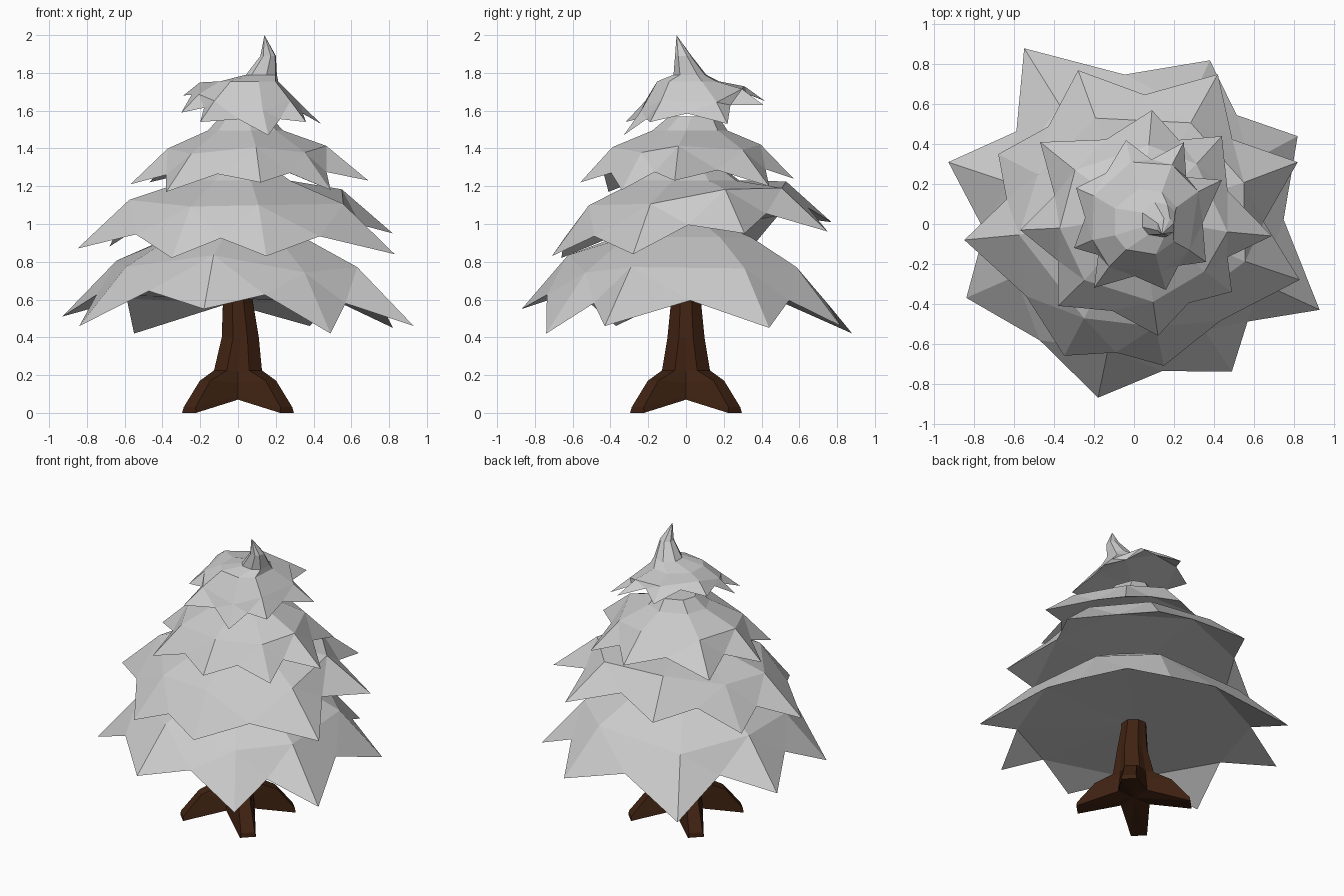
import bpy, bmesh
from math import atan2, cos, sin, radians, pi
from mathutils import Vector

if "Cube" in bpy.data.objects:
    bpy.data.objects.remove(bpy.data.objects["Cube"])


def finish(bm, name, mat=None):
    bmesh.ops.recalc_face_normals(bm, faces=bm.faces[:])
    me = bpy.data.meshes.new(name)
    bm.to_mesh(me)
    bm.free()
    ob = bpy.data.objects.new(name, me)
    bpy.context.collection.objects.link(ob)
    if mat:
        me.materials.append(mat)
    return ob


def bridge(bm, a, b):
    n = len(a)
    for i in range(n):
        j = (i + 1) % n
        bm.faces.new((a[i], a[j], b[j], b[i]))


def tier(name, centre, tips, valley_r, valley_up, shoulder, shoulder_up, rings, apex=None):
    """Drooping star skirt: tips and valleys, shoulder ring, upper rings, cap."""
    bm = bmesh.new()
    n = len(tips)
    c = Vector((*centre, 0))
    tips = [Vector(t) for t in tips]
    ang = [atan2(t.y - c.y, t.x - c.x) for t in tips]
    rad = [(t - c).xy.length for t in tips]
    mean_r = sum(rad) / n
    mean_z = sum(t.z for t in tips) / n
    tv = [bm.verts.new(t) for t in tips]
    vv, sv = [], []
    for i, t in enumerate(tips):
        u = tips[(i + 1) % n]
        mid = ang[i] + ((ang[(i + 1) % n] - ang[i]) % (2 * pi)) / 2
        vv.append(bm.verts.new((c.x + valley_r * cos(mid), c.y + valley_r * sin(mid),
                                (t.z + u.z) / 2 + valley_up)))
        # shoulders are a little more even than the tips
        r = shoulder * (.6 * rad[i] + .4 * mean_r)
        sv.append(bm.verts.new((c.x + r * cos(ang[i]), c.y + r * sin(ang[i]),
                                .7 * t.z + .3 * mean_z + shoulder_up)))
    # skirt and underside
    hub = bm.verts.new((c.x, c.y, sum(v.co.z for v in vv) / n))
    for i in range(n):
        j = (i + 1) % n
        bm.faces.new((sv[i], tv[i], vv[i]))
        bm.faces.new((sv[i], vv[i], sv[j]))
        bm.faces.new((sv[j], vv[i], tv[j]))
        bm.faces.new((tv[j], vv[i], vv[j]))
        bm.faces.new((vv[j], vv[i], hub))
    # upper rings
    last = sv
    for x, y, z, r in rings:
        ring = [bm.verts.new((x + r * cos(a), y + r * sin(a), z)) for a in ang]
        bridge(bm, last, ring)
        last = ring
    if apex:
        top = bm.verts.new(apex)
        for i in range(n):
            bm.faces.new((last[i], last[(i + 1) % n], top))
    else:
        bm.faces.new(last)
    return finish(bm, name)


# foliage, bottom to top
tier("foliage_bottom", (0, 0),
     [(.93, -.43, .46), (.82, .44, .45), (.38, .82, .46), (-.55, .88, .42),
      (-.93, .31, .51), (-.84, -.37, .46), (-.18, -.87, .55), (.49, -.74, .42)],
     .75, .14, .70, .31, [(0, 0, .93, .38), (0, 0, 1.0, .20)])
tier("foliage_lower_middle", (0, 0),
     [(.83, -.28, .84), (.82, .31, .95), (.42, .75, .96), (-.28, .77, 1.01),
      (-.68, .35, .88), (-.85, -.08, .87), (-.35, -.66, .82), (.15, -.71, .83)],
     .65, .10, .69, .25, [(.01, .02, 1.23, .28), (.01, .02, 1.30, .18)])
tier("foliage_upper_middle", (.04, 0),
     [(.69, -.06, 1.23), (.44, .44, 1.20), (.09, .57, 1.24), (-.47, .41, 1.22),
      (-.57, -.03, 1.21), (-.38, -.41, 1.17), (.12, -.56, 1.22), (.49, -.34, 1.18)],
     .46, .07, .68, .19, [(.04, .02, 1.495, .20), (.04, .04, 1.57, .13)])
tier("foliage_top", (.05, .03),
     [(.36, -.19, 1.54), (.44, .22, 1.53), (.25, .41, 1.63), (-.04, .42, 1.65),
      (-.29, .18, 1.68), (-.30, -.12, 1.59), (-.20, -.32, 1.54), (.16, -.33, 1.47)],
     .295, .05, .72, .10,
     [(.06, .01, 1.755, .17), (.125, .02, 1.79, .09), (.16, -.015, 1.89, .045)],
     (.14, -.05, 2.0))

# trunk with four spreading roots: (root radius, root z, half angle, valley radius, valley z, x shift)
brown = bpy.data.materials.new("bark")
brown.diffuse_color = (.05, .016, .006, 1)
brown.use_nodes = True
brown.node_tree.nodes["Principled BSDF"].inputs["Base Color"].default_value = brown.diffuse_color
bm = bmesh.new()
last = None
for rr, rz, half, vr, vz, dx in [(.37, 0, 8, .13, .07, 0), (.365, .03, 7, .13, .09, 0),
                                 (.25, .17, 9, .12, .16, 0), (.14, .225, 20, .115, .22, 0),
                                 (.105, .40, 24, .095, .40, .012), (.085, .58, 24, .08, .58, 0),
                                 (.08, .70, 24, .07, .70, 0)]:
    ring = []
    for q in range(4):
        for a, r, z in ((0, vr, vz), (45 - half, rr, rz), (45 + half, rr, rz)):
            t = radians(90 * q + a)
            ring.append(bm.verts.new((dx + r * cos(t), r * sin(t), z)))
    if last:
        bridge(bm, last, ring)
    else:
        hub = bm.verts.new((0, 0, .07))
        for i in range(12):
            bm.faces.new((ring[(i + 1) % 12], ring[i], hub))
    last = ring
bm.faces.new(last)
finish(bm, "trunk", brown)
